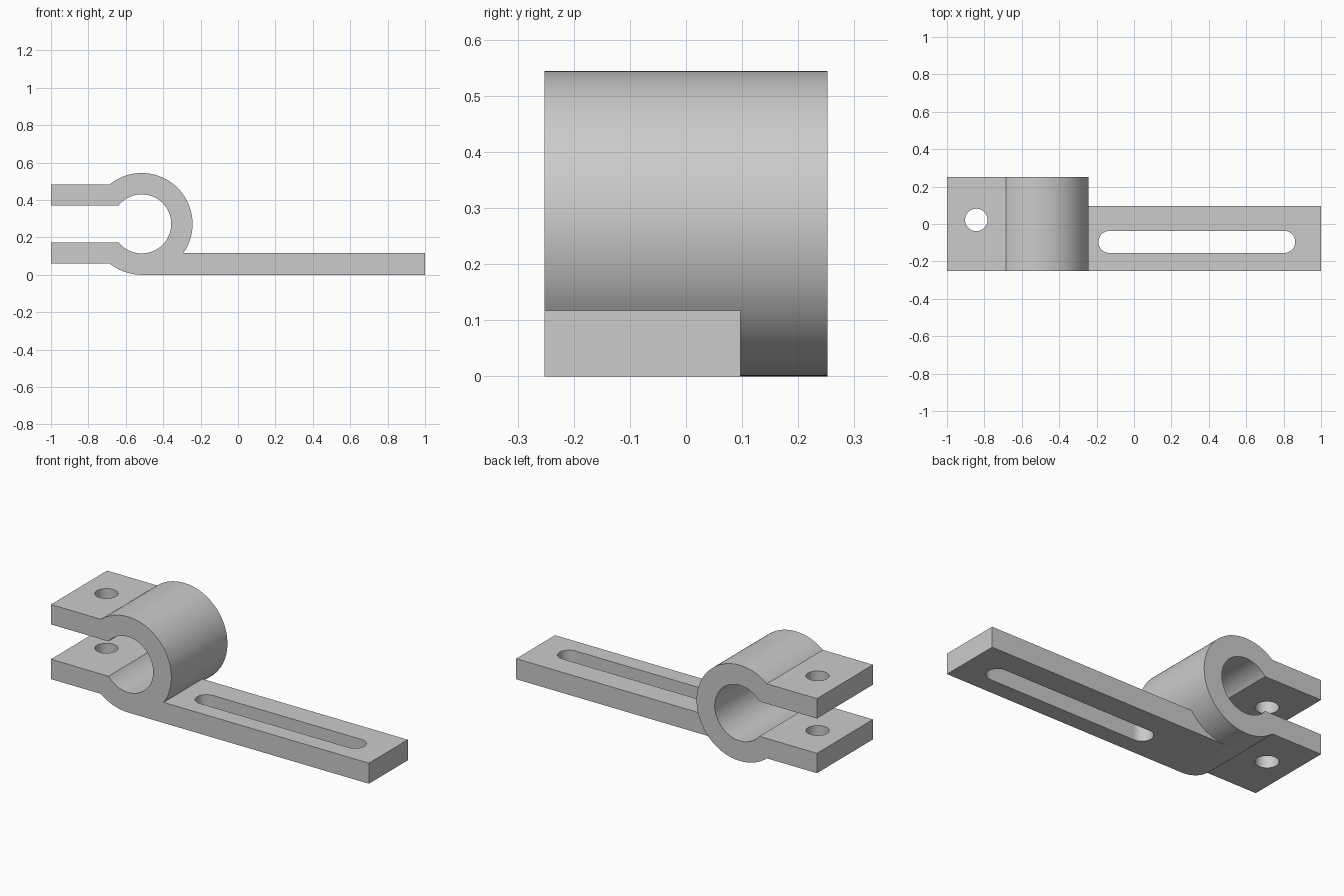
import bpy
import bmesh
from math import asin, cos, sin, pi, radians

CX, CZ = -0.515, 0.272            # clamp ring centre
R_OUT, R_IN = 0.272, 0.158        # clamp ring radii
JAW_OUT, JAW_IN = 0.212, 0.099    # jaw faces, measured from the ring centre
FRONT, BACK, BAR_BACK = -0.252, 0.252, 0.097
BAR_TOP = 0.117

cube = bpy.data.objects.get("Cube")
if cube:
    bpy.data.objects.remove(cube, do_unlink=True)

grey = bpy.data.materials.new("plain grey")
grey.use_nodes = True
colour = (0.6, 0.6, 0.6, 1)
grey.diffuse_color = colour
grey.node_tree.nodes["Principled BSDF"].inputs["Base Color"].default_value = colour


def arc(cx, cy, r, start, end, steps):
    angles = [start + (end - start) * i / steps for i in range(steps + 1)]
    return [(cx + r * cos(a), cy + r * sin(a)) for a in angles]


def prism(name, start, vector):
    """Extrude a closed outline of 3D points along a vector."""
    bm = bmesh.new()
    face = bm.faces.new([bm.verts.new(p) for p in start])
    new = bmesh.ops.extrude_face_region(bm, geom=[face])["geom"]
    bmesh.ops.translate(bm, vec=vector,
                        verts=[v for v in new if isinstance(v, bmesh.types.BMVert)])
    bmesh.ops.recalc_face_normals(bm, faces=bm.faces)
    mesh = bpy.data.meshes.new(name)
    bm.to_mesh(mesh)
    bm.free()
    mesh.materials.append(grey)
    obj = bpy.data.objects.new(name, mesh)
    bpy.context.collection.objects.link(obj)
    return obj


def side_profile(name, points, y0, y1):
    return prism(name, [(x, y0, z) for x, z in points], (0, y1 - y0, 0))


def upright_cutter(name, points):
    return prism(name, [(x, y, -0.1) for x, y in points], (0, 0, 0.8))


def combine(target, other, operation):
    bpy.context.view_layer.objects.active = target
    mod = target.modifiers.new(operation.title(), 'BOOLEAN')
    mod.operation, mod.solver, mod.object = operation, 'EXACT', other
    bpy.ops.object.modifier_apply(modifier=mod.name)
    bpy.data.objects.remove(other, do_unlink=True)


# Split clamp ring with two flat jaws
a_out = pi - asin(JAW_OUT / R_OUT)
a_in = pi - asin(JAW_IN / R_IN)
outline = arc(CX, CZ, R_OUT, a_out, -a_out, 96)
outline += [(-1, CZ - JAW_OUT), (-1, CZ - JAW_IN)]
outline += arc(CX, CZ, R_IN, -a_in, a_in, 96)
outline += [(-1, CZ + JAW_IN), (-1, CZ + JAW_OUT)]
bracket = side_profile("clamp_bracket", outline, FRONT, BACK)

# Mounting bar, rooted inside the ring wall
root_r = 0.22
root = arc(CX, CZ, root_r, -pi / 2, -asin((CZ - BAR_TOP) / root_r), 16)
bar = side_profile("mounting_bar", root + [(1, BAR_TOP), (1, 0), (CX, 0)],
                   FRONT, BAR_BACK)
combine(bracket, bar, 'UNION')

# Bolt hole through both jaws
combine(bracket, upright_cutter("bolt_hole", arc(-0.843, 0.022, 0.06, 0, 2 * pi, 48)[:-1]),
        'DIFFERENCE')

# Long adjustment slot in the bar
slot_r, slot_y = 0.059, -0.096
slot = arc(0.803, slot_y, slot_r, -pi / 2, pi / 2, 24)
slot += arc(-0.131, slot_y, slot_r, pi / 2, 3 * pi / 2, 24)
combine(bracket, upright_cutter("slot", slot), 'DIFFERENCE')

# Smooth curved walls, flat large faces
bpy.ops.object.select_all(action='DESELECT')
bracket.select_set(True)
bpy.context.view_layer.objects.active = bracket
bpy.ops.object.shade_smooth_by_angle(angle=radians(25))
for poly in bracket.data.polygons:
    if poly.area > 0.02:
        poly.use_smooth = False
